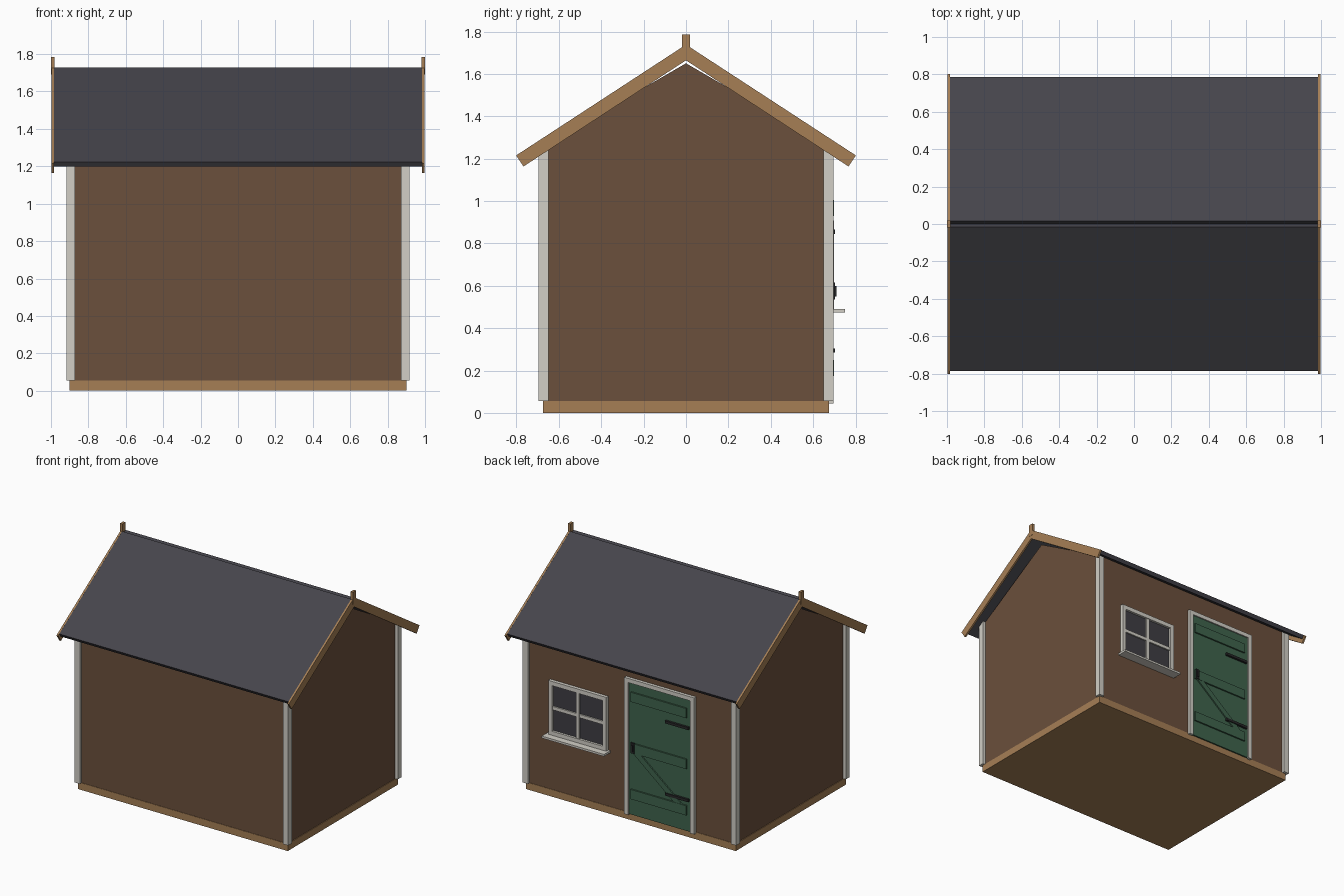
import bpy, bmesh, math
from mathutils import Vector

if "Cube" in bpy.data.objects:
    bpy.data.objects.remove(bpy.data.objects["Cube"])


def material(name, rgb):
    m = bpy.data.materials.new(name)
    m.diffuse_color = (*rgb, 1)
    m.use_nodes = True
    m.node_tree.nodes["Principled BSDF"].inputs["Base Color"].default_value = m.diffuse_color
    return m


BROWN = material("brown_wall", (0.147, 0.08, 0.045))
WOOD = material("light_wood", (0.381, 0.212, 0.091))
TRIM = material("off_white_trim", (0.644, 0.624, 0.565))
GREEN = material("green_door", (0.05, 0.127, 0.074))
FELT = material("roof_felt", (0.06, 0.058, 0.07))
GLASS = material("dark_glass", (0.05, 0.048, 0.058))
IRON = material("black_iron", (0.02, 0.02, 0.021))


def prism(name, points, axis, lo, hi, mat):
    """Extrude a 2D outline along x (points are y, z) or y (points are x, z)."""
    bm = bmesh.new()
    def at(p, d):
        return (d, p[0], p[1]) if axis == 'x' else (p[0], d, p[1])
    a = [bm.verts.new(at(p, lo)) for p in points]
    b = [bm.verts.new(at(p, hi)) for p in points]
    bm.faces.new(a)
    bm.faces.new(b)
    n = len(points)
    for i in range(n):
        j = (i + 1) % n
        bm.faces.new((a[i], a[j], b[j], b[i]))
    bmesh.ops.recalc_face_normals(bm, faces=bm.faces)
    me = bpy.data.meshes.new(name)
    bm.to_mesh(me)
    bm.free()
    me.materials.append(mat)
    ob = bpy.data.objects.new(name, me)
    bpy.context.collection.objects.link(ob)
    return ob


def box(name, x0, x1, y0, y1, z0, z1, mat):
    return prism(name, [(x0, z0), (x1, z0), (x1, z1), (x0, z1)], 'y', y0, y1, mat)


# Floor base and house body with gables
box("floor_base", -0.90, 0.90, -0.675, 0.675, 0, 0.055, WOOD)
prism("walls", [(-0.672, 0.055), (0.672, 0.055), (0.672, 1.26),
                (0, 1.65), (-0.672, 1.26)], 'x', -0.895, 0.895, BROWN)

# Corner trims, tops cut to the roof slope
for sx in (-1, 1):
    for sy in (-1, 1):
        prism("corner_trim", [(sy * 0.65, 0.055), (sy * 0.695, 0.055),
                              (sy * 0.695, 1.245), (sy * 0.65, 1.275)], 'x',
              *sorted((sx * 0.872, sx * 0.917)), TRIM)

# Roof panels: square-ended slabs meeting at their lower ridge edges
SLOPE = 0.652
ang = math.atan(SLOPE)
for s in (-1, 1):
    t = 0.03
    dy, dz = t * math.sin(ang), t * math.cos(ang)
    top = [(0.016, 1.727), (0.787, 1.727 - SLOPE * 0.771)]
    pts = top + [(y - dy, z - dz) for y, z in reversed(top)]
    prism("roof_panel", [(s * y, z) for y, z in pts], 'x', -0.986, 0.986, FELT)

# Barge boards and finials at both gable ends
for sx in (-1, 1):
    for s in (-1, 1):
        pts = [(0, 1.738), (0.802, 1.215), (0.767, 1.163), (0, 1.664)]
        prism("barge_board", [(s * y, z) for y, z in pts], 'x',
              *sorted((sx * 0.984, sx * 0.998)), WOOD)
    box("finial", *sorted((sx * 0.98, sx * 1.0)), -0.019, 0.019, 1.69, 1.785, WOOD)

# Door on the back wall, with frame
DL, DR = -0.557, 0.043
box("door_panel", DL + 0.02, DR - 0.02, 0.66, 0.686, 0.05, 1.09, GREEN)
for x in (DL, DR - 0.034):
    box("door_jamb", x, x + 0.034, 0.66, 0.696, 0.045, 1.105, TRIM)
box("door_lintel", DL + 0.034, DR - 0.034, 0.66, 0.696, 1.073, 1.105, TRIM)

# Door ledges and diagonal brace
for z in (0.175, 0.535, 0.93):
    box("door_ledge", -0.49, -0.01, 0.68, 0.698, z, z + 0.075, GREEN)
a, b = Vector((-0.03, 0.535)), Vector((-0.45, 0.25))
prism("door_brace", [(a.x, a.y), (a.x - 0.07, a.y), (b.x, b.y), (b.x + 0.07, b.y)],
      'y', 0.68, 0.696, GREEN)

# Hinges and latch
for z in (0.285, 0.845):
    box("hinge_strap", -0.51, -0.31, 0.68, 0.703, z, z + 0.02, IRON)
box("latch_plate", -0.045, -0.015, 0.69, 0.703, 0.535, 0.615, IRON)
box("latch_handle", -0.037, -0.023, 0.70, 0.71, 0.55, 0.60, IRON)

# Window with glass, frame, glazing bars and sill
WL, WR, WB, WT = 0.197, 0.694, 0.488, 0.908
cx, cz, w = (WL + WR) / 2, (WB + WT) / 2, 0.033
box("window_glass", WL + 0.01, WR - 0.01, 0.66, 0.68, WB + 0.01, WT - 0.01, GLASS)
for x in (WL, WR - w):
    box("window_frame_side", x, x + w, 0.66, 0.698, WB, WT, TRIM)
for z in (WB, WT - w):
    box("window_frame_rail", WL + w, WR - w, 0.66, 0.698, z, z + w, TRIM)
box("glazing_bar_upright", cx - 0.013, cx + 0.013, 0.67, 0.692, WB + w, WT - w, TRIM)
box("glazing_bar_cross", WL + w, WR - w, 0.67, 0.691, cz - 0.013, cz + 0.013, TRIM)
box("window_sill", WL - 0.018, WR + 0.02, 0.66, 0.75, 0.474, 0.49, TRIM)
